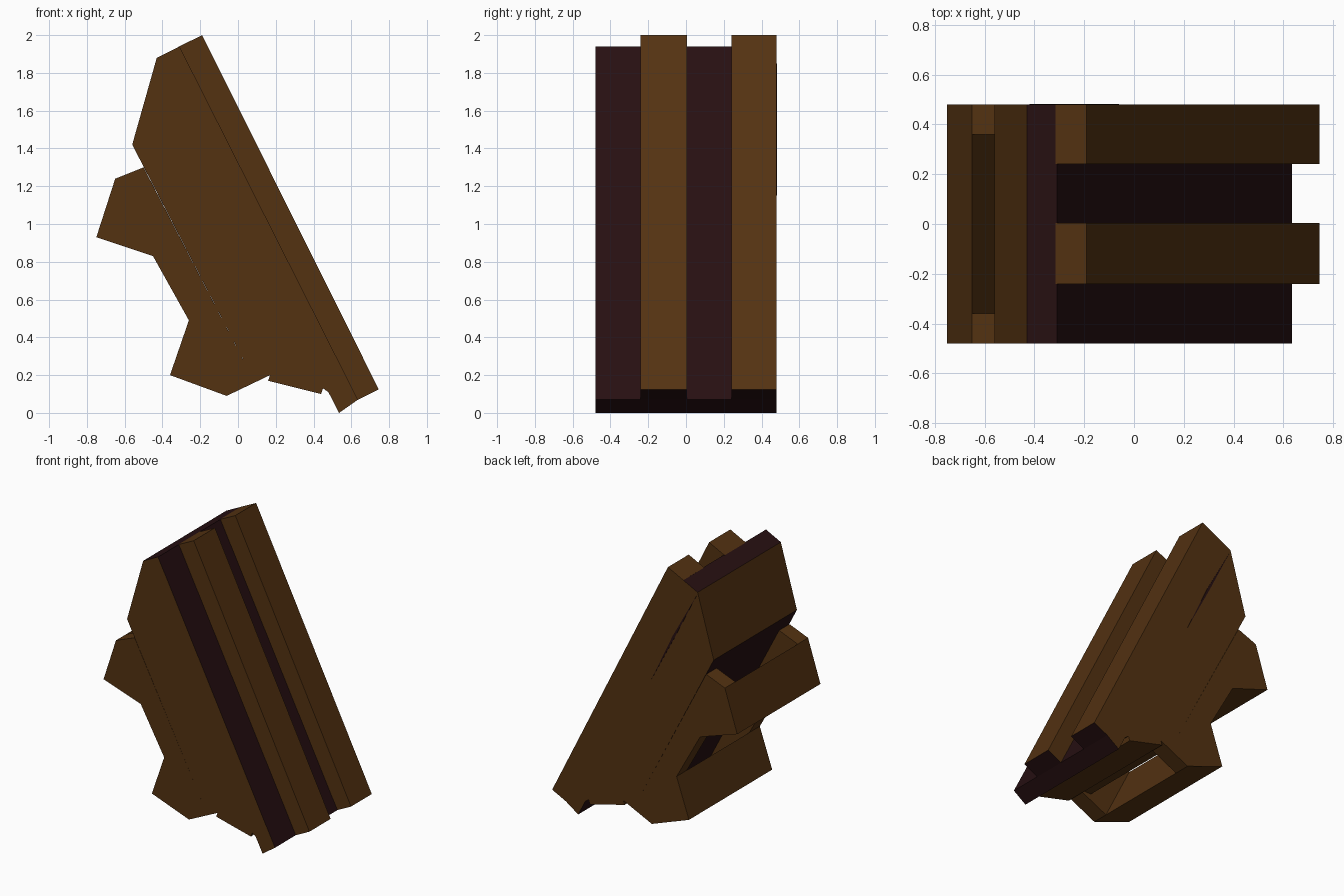
import bpy, bmesh
from mathutils import Vector

if "Cube" in bpy.data.objects:
    bpy.data.objects.remove(bpy.data.objects["Cube"])


def make_mat(name, rgb):
    m = bpy.data.materials.new(name)
    m.diffuse_color = (*rgb, 1)
    m.use_nodes = True
    m.node_tree.nodes["Principled BSDF"].inputs["Base Color"].default_value = m.diffuse_color
    return m


BROWN = make_mat("brown_wood", (0.088, 0.032, 0.0058))
DARK = make_mat("dark_wood", (0.020, 0.0050, 0.0058))


def prism(name, pts, y0, y1, is_dark=lambda n: False):
    """Extrude an xz profile from y0 to y1; is_dark picks dark faces by normal."""
    bm = bmesh.new()
    a = [bm.verts.new((x, y0, z)) for x, z in pts]
    b = [bm.verts.new((x, y1, z)) for x, z in pts]
    bm.faces.new(a)
    bm.faces.new(b[::-1])
    for i in range(len(pts)):
        j = (i + 1) % len(pts)
        bm.faces.new((a[i], b[i], b[j], a[j]))
    bmesh.ops.recalc_face_normals(bm, faces=bm.faces)
    bm.normal_update()
    for f in bm.faces:
        f.material_index = int(is_dark(f.normal))
    me = bpy.data.meshes.new(name)
    bm.to_mesh(me)
    bm.free()
    me.materials.append(BROWN)
    me.materials.append(DARK)
    ob = bpy.data.objects.new(name, me)
    bpy.context.collection.objects.link(ob)
    return ob


W = 0.48          # half width
INNER = 0.36      # inside of the end walls
down_slope = Vector((0.45, 0, -0.89))
back_slope = Vector((-0.89, 0, -0.45))

# Leaning slab with dark faces and brown sides
prism("leaning_slab", [(-0.43, 1.88), (-0.31, 1.94), (0.635, 0.07), (0.535, 0.0)],
      -W, W, lambda n: abs(n.y) < 0.5)

# Two raised planks on the slab, dark at the lower end
for i, (y0, y1) in enumerate(((-0.24, 0.005), (0.24, W))):
    prism(f"raised_plank_{i + 1}",
          [(-0.315, 1.938), (-0.19, 2.0), (0.745, 0.125), (0.635, 0.07)],
          y0, y1, lambda n: n.dot(down_slope) > 0.9)

# Core behind the slab, with a dark back panel and an angled top
prism("core", [(-0.43, 1.88), (-0.56, 1.42), (0.07, 0.20), (0.17, 0.20), (0.16, 0.17),
               (0.44, 0.10), (0.45, 0.13), (0.485, 0.105)],
      -W, W, lambda n: n.dot(back_slope) > 0.95)

# End walls carrying the two louvres
wall = [(-0.50, 1.30), (-0.65, 1.24), (-0.75, 0.93), (-0.45, 0.83), (-0.26, 0.49),
        (-0.36, 0.20), (-0.06, 0.09), (0.17, 0.20), (0.07, 0.20)]
for name, s in (("front_end_wall", -1), ("back_end_wall", 1)):
    prism(name, wall, s * INNER, s * W)

# Wedge louvres between the end walls
prism("upper_louvre", [(-0.65, 1.24), (-0.75, 0.93), (-0.45, 0.83)], -INNER, INNER)
prism("lower_louvre", [(-0.26, 0.49), (-0.36, 0.20), (-0.06, 0.09)], -INNER, INNER)

# Dark tapered seam on the back side
prism("side_seam", [(-0.42, 1.85), (-0.23, 1.51), (-0.06, 1.15), (-0.25, 1.51)],
      W - 0.002, W + 0.002, lambda n: True)
